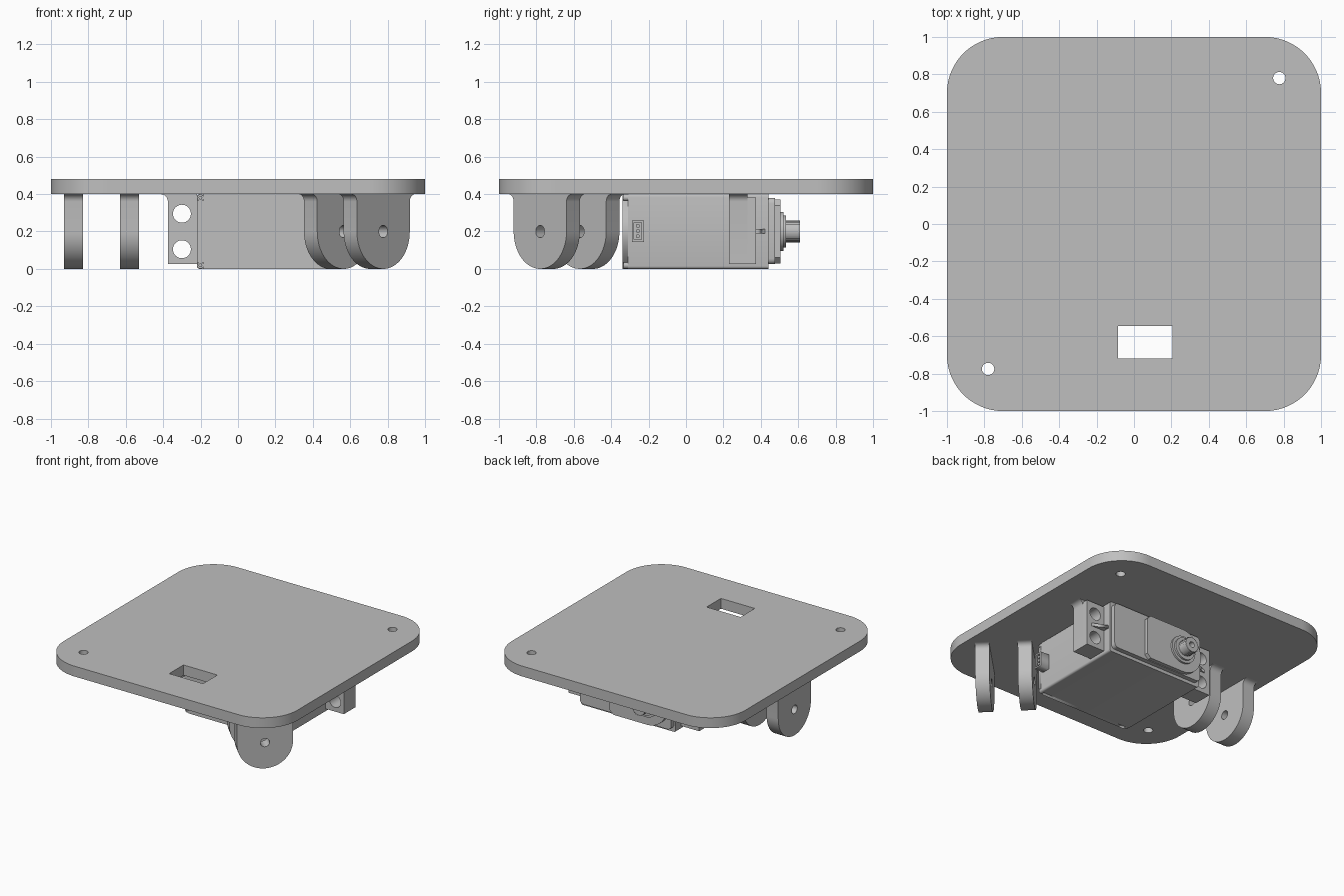
import bpy
from math import sin, cos, pi, radians
from mathutils import Matrix, Vector

cube = bpy.data.objects.get("Cube")
if cube:
    bpy.data.objects.remove(cube)

grey = bpy.data.materials.new("plain grey")
grey.use_nodes = True
grey.diffuse_color = (0.52, 0.52, 0.52, 1)
grey.node_tree.nodes["Principled BSDF"].inputs["Base Color"].default_value = grey.diffuse_color


# Outline helpers
def arc(cx, cy, r, a0, a1, n=16):
    angles = [radians(a0 + (a1 - a0) * i / n) for i in range(n + 1)]
    return [(cx + r * cos(a), cy + r * sin(a)) for a in angles]


def circle(cx, cy, r, n=32):
    return arc(cx, cy, r, 0, 360, n)[:-1]


def rect(x0, y0, x1, y1, r=0, n=8):
    if r == 0:
        return [(x0, y0), (x1, y0), (x1, y1), (x0, y1)]
    return (arc(x1 - r, y1 - r, r, 0, 90, n) + arc(x0 + r, y1 - r, r, 90, 180, n)
            + arc(x0 + r, y0 + r, r, 180, 270, n) + arc(x1 - r, y0 + r, r, 270, 360, n))


# Solid from an outline, with further outlines as holes
def prism(name, outlines, depth, matrix, smooth=True):
    curve = bpy.data.curves.new(name, "CURVE")
    curve.dimensions = "2D"
    curve.fill_mode = "BOTH"
    curve.extrude = depth / 2
    for points in outlines:
        spline = curve.splines.new("POLY")
        spline.points.add(len(points) - 1)
        for p, (x, y) in zip(spline.points, points):
            p.co = (x, y, 0, 1)
        spline.use_cyclic_u = True
    temp = bpy.data.objects.new(name + "_outline", curve)
    bpy.context.collection.objects.link(temp)
    graph = bpy.context.evaluated_depsgraph_get()
    mesh = bpy.data.meshes.new_from_object(temp.evaluated_get(graph))
    bpy.data.objects.remove(temp)
    return finish(name, mesh, matrix, smooth)


def finish(name, mesh, matrix, smooth=True):
    import bmesh
    bm = bmesh.new()
    bm.from_mesh(mesh)
    bmesh.ops.remove_doubles(bm, verts=bm.verts, dist=1e-5)
    bmesh.ops.recalc_face_normals(bm, faces=bm.faces)
    bm.transform(matrix)
    bm.to_mesh(mesh)
    bm.free()
    mesh.materials.clear()
    mesh.materials.append(grey)
    obj = bpy.data.objects.new(name, mesh)
    bpy.context.collection.objects.link(obj)
    if smooth:
        bpy.ops.object.select_all(action="DESELECT")
        obj.select_set(True)
        bpy.context.view_layer.objects.active = obj
        bpy.ops.object.shade_smooth_by_angle(angle=radians(30))
    return obj


UPRIGHT = Matrix.Rotation(pi / 2, 4, "X")


# Outline drawn in x and z, running from y0 to y1
def slab(name, outlines, y0, y1, smooth=True):
    return prism(name, outlines, y1 - y0,
                 Matrix.Translation((0, (y0 + y1) / 2, 0)) @ UPRIGHT, smooth)


# Top plate with cable window and two screw holes
prism("top_plate", [rect(-1, -1, 1, 1, 0.3, 24), rect(-0.085, -0.72, 0.205, -0.545),
                    circle(0.777, 0.78, 0.033), circle(-0.78, -0.775, 0.033)],
      0.08, Matrix.Translation((0, 0, 0.44)))

# Hanging lugs in two pairs, flared where they meet the plate
lug_shape = (arc(0, 0.2, 0.2, 180, 360, 32) + arc(0.24, 0.36, 0.04, 180, 90, 6)
             + arc(-0.24, 0.36, 0.04, 90, 0, 6))
lugs = [("corner_lug_outer", 0.777, -0.78, 45), ("corner_lug_inner", 0.565, -0.568, 45),
        ("side_lug_outer", -0.83, 0, 90), ("side_lug_inner", -0.53, 0, 90)]
for name, x, y, angle in lugs:
    turn = Matrix.Rotation(radians(angle), 4, "Z") @ UPRIGHT
    back = turn @ Vector((0, 0, -0.05))
    prism(name, [lug_shape, circle(0, 0.2, 0.033)], 0.1,
          Matrix.Translation(Vector((x, y, 0)) + back) @ turn)

# Motor case
LEFT, RIGHT = -0.22, 0.59
MID = (LEFT + RIGHT) / 2
slab("motor_body", [rect(LEFT, 0, RIGHT, 0.4, 0.015, 4)], -0.31, 0.44)
n = 0.035
slab("motor_end_cap", [[
    (LEFT + n, 0), (RIGHT - n, 0), (RIGHT - n, n), (RIGHT, n),
    (RIGHT, 0.4 - n), (RIGHT - n, 0.4 - n), (RIGHT - n, 0.4), (LEFT + n, 0.4),
    (LEFT + n, 0.4 - n), (LEFT, 0.4 - n), (LEFT, n), (LEFT + n, n)]], -0.34, -0.31, False)
for x in (LEFT + 0.019, RIGHT - 0.019):
    for z in (0.019, 0.381):
        slab("case_screw", [circle(x, z, 0.018, 16), circle(x, z, 0.008, 6)], -0.335, -0.31)

# Gear cover, raised tier, boss and splined shaft
SHAFT_X, SHAFT_Z = -0.02, 0.2
slab("gear_cover", [rect(LEFT + 0.015, 0.025, RIGHT - 0.015, 0.38, 0.03, 4)], 0.44, 0.475)
slab("gear_cover_tier", [arc(SHAFT_X, SHAFT_Z, 0.17, 90, 270, 24)
                         + [(0.27, 0.03), (0.3, 0.06), (0.3, 0.34), (0.27, 0.37)]], 0.475, 0.505)
slab("shaft_boss", [circle(SHAFT_X, SHAFT_Z, 0.105)], 0.505, 0.52)
slab("shaft_collar", [circle(SHAFT_X, SHAFT_Z, 0.085)], 0.52, 0.535)
teeth = []
for i in range(48):
    r = 0.06 if i % 2 else 0.054
    teeth.append((SHAFT_X + r * cos(i * pi / 24), SHAFT_Z + r * sin(i * pi / 24)))
slab("output_shaft", [teeth, circle(SHAFT_X, SHAFT_Z, 0.022, 20)], 0.535, 0.61, False)

# Mounting ears, the brackets that hold them to the plate, and gussets
for side, word in ((-1, "right"), (1, "left")):
    def at(offset):
        return MID + side * offset
    holes = [circle(at(0.485), z, 0.048) for z in (0.105, 0.295)]
    flare = [(at(0.6) - side * 0.04 * sin(radians(a)), 0.36 + 0.04 * (1 - cos(radians(90 - a))))
             for a in range(0, 91, 15)]
    flare = [(at(0.6 - 0.04 * cos(radians(a))), 0.36 + 0.04 * sin(radians(a)))
             for a in range(0, 91, 15)]
    slab(word + "_bracket", [[(at(0.405), 0.025), (at(0.56), 0.025)] + flare
                             + [(at(0.405), 0.4)]] + holes, 0.23, 0.33)
    ends = sorted((at(0.4), at(0.56)))
    slab(word + "_ear", [rect(ends[0], 0.025, ends[1], 0.382)] + holes, 0.33, 0.375)
    prism(word + "_gusset", [[(at(0.4), 0.37), (at(0.53), 0.37), (at(0.4), 0.425)]],
          0.024, Matrix.Translation((0, 0, 0.2)), False)

# Cable plug with three sockets on the side of the motor
plug_turn = Matrix.Rotation(pi / 2, 4, "Z") @ UPRIGHT
prism("cable_plug", [rect(-0.29, 0.145, -0.225, 0.26)], 0.06,
      Matrix.Translation((RIGHT + 0.03, 0, 0)) @ plug_turn, False)
prism("plug_rim", [rect(-0.29, 0.145, -0.225, 0.26), rect(-0.278, 0.157, -0.237, 0.248)], 0.015,
      Matrix.Translation((RIGHT + 0.0675, 0, 0)) @ plug_turn, False)
for z in (0.175, 0.2025, 0.23):
    prism("plug_pin", [circle(-0.2575, z, 0.011, 12)], 0.01,
          Matrix.Translation((RIGHT + 0.065, 0, 0)) @ plug_turn)
